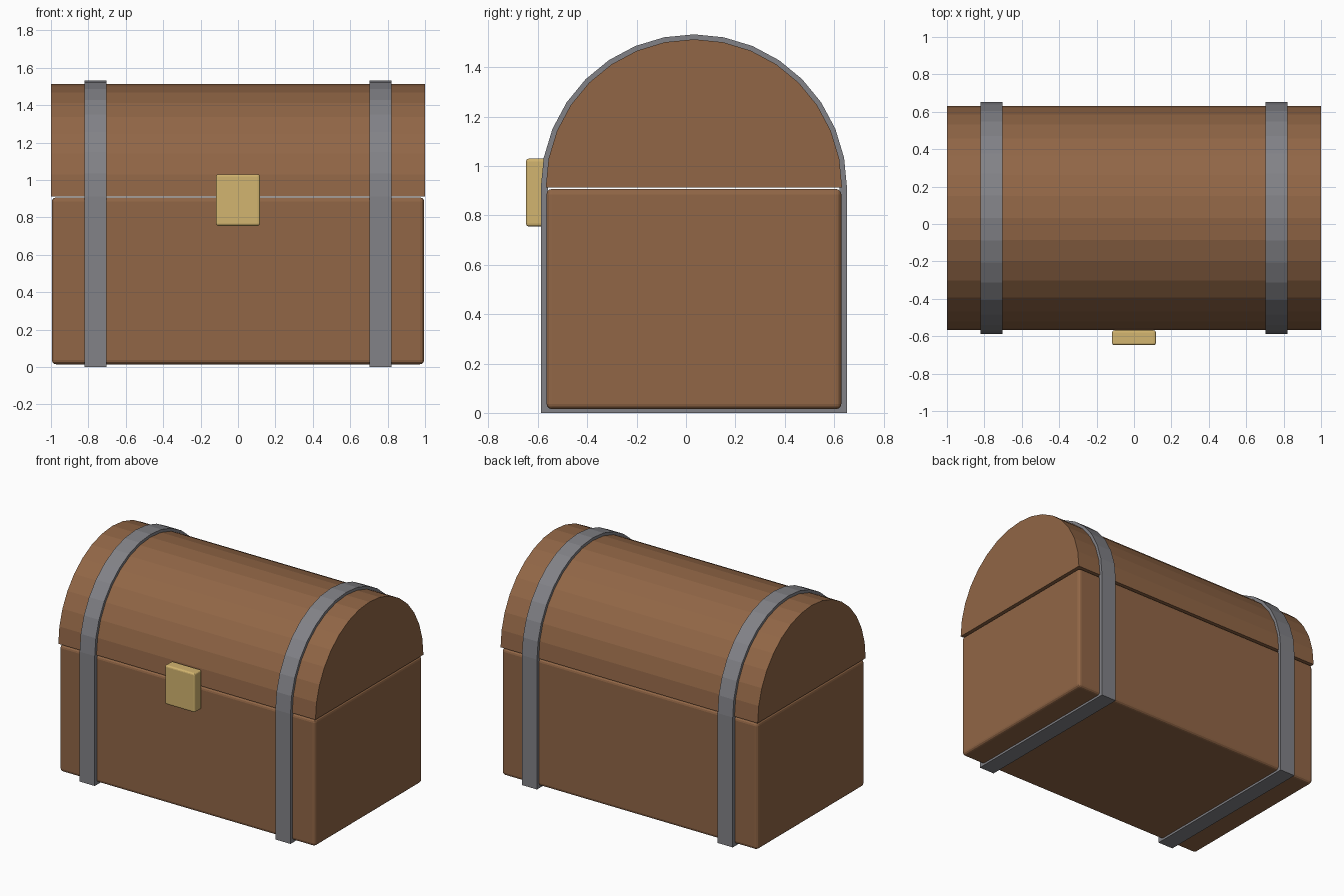
import bpy, bmesh, math

if "Cube" in bpy.data.objects:
    bpy.data.objects.remove(bpy.data.objects["Cube"])

CY = 0.032       # depth centre of the chest body
SPRING = 0.913   # height where the arch of the lid begins
ARC_STEPS = 16


def material(name, rgb):
    m = bpy.data.materials.new(name)
    m.diffuse_color = (*rgb, 1.0)
    m.use_nodes = True
    m.node_tree.nodes["Principled BSDF"].inputs["Base Color"].default_value = m.diffuse_color
    return m


wood = material("brown wood", (0.283, 0.133, 0.061))
iron = material("grey iron", (0.223, 0.223, 0.242))
brass = material("pale brass", (0.650, 0.462, 0.160))


def finish(name, bm, mat):
    bmesh.ops.recalc_face_normals(bm, faces=bm.faces)
    mesh = bpy.data.meshes.new(name)
    bm.to_mesh(mesh)
    bm.free()
    mesh.materials.append(mat)
    ob = bpy.data.objects.new(name, mesh)
    bpy.context.collection.objects.link(ob)
    return ob


def rounded_box(name, lo, hi, bevel, mat):
    bm = bmesh.new()
    bmesh.ops.create_cube(bm, size=1)
    for v in bm.verts:
        v.co = [(a + b) / 2 + c * (b - a) for a, b, c in zip(lo, hi, v.co)]
    bmesh.ops.bevel(bm, geom=list(bm.edges), offset=bevel, segments=3,
                    profile=0.5, affect='EDGES')
    return finish(name, bm, mat)


def arch(radius):
    """Half circle in the YZ plane, front to back."""
    angles = [math.pi * (1 - i / ARC_STEPS) for i in range(ARC_STEPS + 1)]
    return [(CY + radius * math.cos(a), SPRING + radius * math.sin(a)) for a in angles]


def strap_profile(radius, bottom):
    return [(CY - radius, bottom)] + arch(radius) + [(CY + radius, bottom)]


# Chest body
rounded_box("chest_body", (-0.995, CY - 0.597, 0.015), (0.995, CY + 0.597, 0.907), 0.022, wood)

# Arched lid
bm = bmesh.new()
ends = [[bm.verts.new((x, y, z)) for y, z in arch(0.6)] for x in (-1, 1)]
for end in ends:
    bm.faces.new(end)
for i in range(ARC_STEPS + 1):
    j = (i + 1) % (ARC_STEPS + 1)
    bm.faces.new((ends[0][i], ends[0][j], ends[1][j], ends[1][i]))
finish("lid", bm, wood)

# Iron straps wrapping all the way round
for side, x0, x1 in (("left", -0.82, -0.703), ("right", 0.703, 0.82)):
    bm = bmesh.new()
    loops = []
    for profile in (strap_profile(0.62, 0.0), strap_profile(0.59, 0.025)):
        loops.append([[bm.verts.new((x, y, z)) for y, z in profile] for x in (x0, x1)])
    (out_a, out_b), (in_a, in_b) = loops
    n = len(out_a)
    for i in range(n):
        j = (i + 1) % n
        for p, q in ((out_a, out_b), (in_a, in_b), (out_a, in_a), (out_b, in_b)):
            bm.faces.new((p[i], p[j], q[j], q[i]))
    finish(side + "_strap", bm, iron)

# Brass latch plate
rounded_box("latch", (-0.117, -0.648, 0.755), (0.117, -0.568, 1.03), 0.012, brass)
